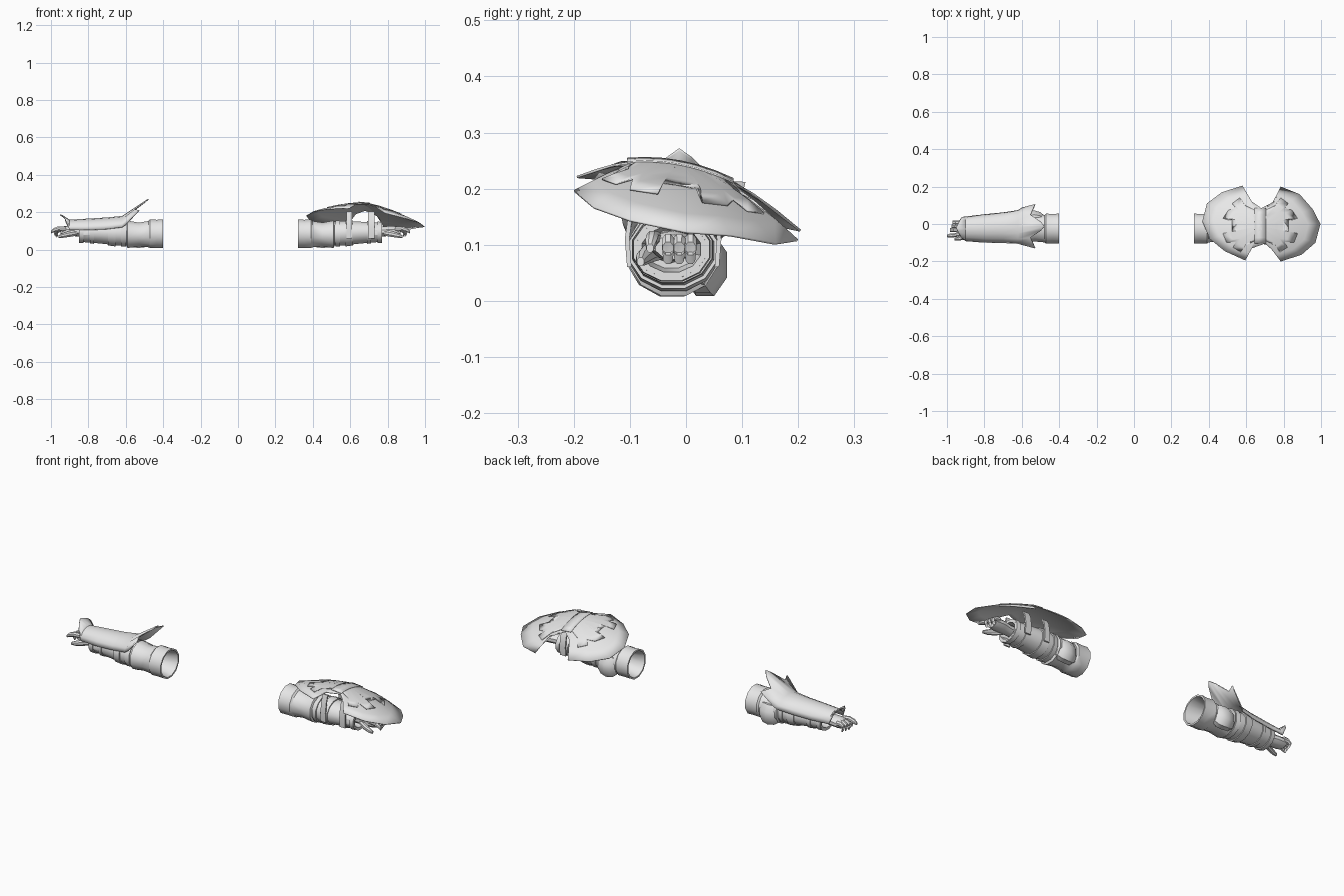
import bpy, bmesh, math
from mathutils import Vector

if "Cube" in bpy.data.objects:
    bpy.data.objects.remove(bpy.data.objects["Cube"])

grey = bpy.data.materials.new("plain_grey")
grey.diffuse_color = (0.8, 0.8, 0.8, 1)
grey.use_nodes = True
grey.node_tree.nodes["Principled BSDF"].inputs["Base Color"].default_value = grey.diffuse_color


def make(name, verts, faces, thick=0, angle=35):
    """Mesh object from points and faces, optionally a thin sheet."""
    me = bpy.data.meshes.new(name)
    bm = bmesh.new()
    vs = [bm.verts.new(v) for v in verts]
    for f in faces:
        bm.faces.new([vs[i] for i in f])
    bmesh.ops.recalc_face_normals(bm, faces=bm.faces)
    if thick and sum(f.normal.z * f.calc_area() for f in bm.faces) < 0:
        bmesh.ops.reverse_faces(bm, faces=bm.faces)
    bm.to_mesh(me)
    bm.free()
    ob = bpy.data.objects.new(name, me)
    bpy.context.collection.objects.link(ob)
    me.materials.append(grey)
    if thick:
        m = ob.modifiers.new("thickness", 'SOLIDIFY')
        m.thickness, m.offset = thick, -1
    bpy.ops.object.select_all(action='DESELECT')
    ob.select_set(True)
    bpy.context.view_layer.objects.active = ob
    bpy.ops.object.shade_smooth_by_angle(angle=math.radians(angle))
    return ob


def tube(name, rows, place, n=12, caps=(True, True)):
    """Loft of ellipses; each row is (u, y, z, radius_y, radius_z)."""
    verts, faces = [], []
    for u, y, z, ry, rz in rows:
        for i in range(n):
            a = math.tau * (i + .5) / n
            verts.append(place(u, y + ry * math.cos(a), z + rz * math.sin(a)))
    for r in range(len(rows) - 1):
        for i in range(n):
            j = (i + 1) % n
            faces.append((r*n + i, r*n + j, (r+1)*n + j, (r+1)*n + i))
    if caps[0]:
        faces.append(tuple(range(n)))
    if caps[1]:
        faces.append(tuple(range((len(rows) - 1) * n, len(rows) * n)))
    return make(name, verts, faces)


def limb(name, pts, place, n=8):
    """Tapered rod along points (u, y, z, radius)."""
    return tube(name, [(u, y, z, r, r * 1.15) for u, y, z, r in pts], place, n)


# ---- arms: one recipe, placed on both sides ----
SLEEVE = [(.10, -.025, .085, .05, .05), (.0, -.025, .085, .074, .071),
          (.0, -.025, .085, .083, .080), (.035, -.025, .084, .082, .078),
          (.07, -.025, .085, .083, .080), (.078, -.025, .083, .076, .073),
          (.13, -.022, .080, .074, .066), (.19, -.022, .082, .082, .076),
          (.20, -.022, .084, .06, .06)]
FOREARM = [(.19, -.022, .085, .070, .066), (.25, -.022, .088, .078, .068),
           (.31, -.023, .090, .074, .062), (.37, -.024, .092, .070, .058),
           (.45, -.026, .092, .064, .052), (.45, -.026, .092, .054, .042),
           (.40, -.026, .092, .045, .035)]


def strap(name, u0, u1, place, grow):
    def at(u):
        for a, b in zip(FOREARM, FOREARM[1:]):
            if a[0] <= u <= b[0]:
                t = (u - a[0]) / (b[0] - a[0])
                return [p + (q - p) * t for p, q in zip(a, b)]
    rows = []
    for u, g in ((u0, -.004), (u0, grow), (u1, grow), (u1, -.004)):
        _, y, z, ry, rz = at(u)
        rows.append((u, y, z, ry + g, rz + g))
    tube(name, rows, place, 12, (False, False))


def build_arm(side, s, off):
    def place(u, y, z):
        return (s * (off + u), y, z)
    tube(side + "_sleeve", SLEEVE, place)
    tube(side + "_forearm", FOREARM, place)
    for k, (u0, u1, g) in enumerate(((.20, .225, .006), (.255, .295, .006),
                                     (.37, .39, .005), (.425, .449, .006))):
        strap(f"{side}_strap_{k}", u0, u1, place, g)
    # elbow pad on the back of the bend
    tube(side + "_elbow_pad", [(.08, .025, .068, .022, .042), (.10, .03, .066, .036, .058),
                               (.135, .034, .064, .042, .060), (.17, .03, .066, .036, .056),
                               (.195, .022, .07, .024, .042)], place, 8)
    # hand with curled fingers, a stretched forefinger and a thumb
    tube(side + "_palm", [(.39, -.026, .095, .033, .028), (.45, -.028, .097, .032, .026),
                          (.49, -.026, .099, .040, .027), (.53, -.023, .098, .040, .027),
                          (.55, -.021, .096, .035, .022)], place, 10)
    for k in range(3):
        y = -.032 + k * .020
        limb(f"{side}_finger_{k}", [(.53, y, .107, .012), (.565 - k * .005, y, .106, .012),
                                    (.583 - k * .006, y, .093, .011),
                                    (.575 - k * .006, y, .075, .009)], place)
    limb(side + "_forefinger", [(.52, -.052, .110, .012), (.56, -.060, .112, .012),
                                (.585, -.062, .104, .011), (.60, -.064, .094, .007)], place)
    limb(side + "_thumb", [(.46, -.045, .090, .014), (.50, -.068, .084, .015),
                           (.535, -.078, .076, .012), (.56, -.081, .070, .007)], place)


build_arm("right", 1, .32)
build_arm("left", -1, .40)

# ---- flared guard shell over the left forearm ----
# rows: x, y centre, half width, crown height, rim height
GUARD = [(-.95, -.02, .058, .188, .150), (-.90, -.026, .066, .160, .105),
         (-.80, -.024, .076, .166, .105), (-.70, -.020, .082, .172, .110),
         (-.62, -.016, .090, .180, .120)]
verts, faces = [], []
for x, yc, hw, zt, zr in GUARD:
    for i in range(9):
        a = math.radians(-90 + 22.5 * i)
        # the wrist lip peaks at its middle
        dx = .03 * abs(math.sin(a)) if x == -.95 else 0
        verts.append((x + dx, yc + hw * math.sin(a), zr + (zt - zr) * math.cos(a)))
EDGE = [(-.60, .100, .135), (-.53, .118, .212), (-.555, .062, .215), (-.50, .024, .255),
        (-.48, 0, .272)]
verts += [(x, -.012 - y, z) for x, y, z in EDGE]
verts += [(x, -.012 + y, z) for x, y, z in EDGE[3::-1]]
for r in range(len(GUARD)):
    for i in range(8):
        a = r * 9 + i
        faces.append((a, a + 1, a + 10, a + 9))
make("left_guard_shell", verts, faces, .005)


# ---- two-lobed domed shield on the right arm ----
CX = .675


def dome(x, y, lift=0):
    d = x - .67
    drop = .2 * d + .5 * d * d if d > 0 else -.05 * d + .45 * d * d
    return (x, y, .243 - .22 * y - 1.5 * y * y - drop + lift)


def sheet(name, outline, lift, thick, rings=5):
    """Star-shaped outline draped over the dome."""
    n = len(outline)
    verts, faces = [dome(CX, -.01, lift)], []
    for r in range(1, rings + 1):
        t = r / rings
        verts += [dome(CX + (x - CX) * t, -.01 + (y + .01) * t, lift) for x, y in outline]
    for i in range(n):
        j = (i + 1) % n
        faces.append((0, 1 + i, 1 + j))
        for r in range(rings - 1):
            a, b = 1 + r * n, 1 + (r + 1) * n
            faces.append((a + i, b + i, b + j, a + j))
    return make(name, verts, faces, thick)


sheet("shield", [(.58, .205), (.63, .12), (.68, .085), (.75, .12), (.785, .20), (.885, .16),
                 (.955, .08), (.997, 0), (.97, -.10), (.895, -.165), (.785, -.20),
                 (.735, -.135), (.70, -.105), (.63, -.13), (.595, -.195), (.485, -.145),
                 (.405, -.08), (.365, .015), (.39, .11), (.47, .17)], 0, .004)

# raised stepped panel, mirrored left to right
HALF = [(.03, .075), (.08, .10), (.11, .14), (.15, .11), (.13, .085), (.17, .075), (.20, .03),
        (.15, .025), (.15, -.04), (.20, -.05), (.18, -.10), (.13, -.095), (.145, -.125),
        (.105, -.15), (.08, -.115), (.03, -.09)]
panel = [(CX + x, y) for x, y in HALF] + [(CX - x, y) for x, y in reversed(HALF)]
sheet("shield_panel", panel, .004, .003)

# band across the waist of the shield
ys = [-.105 + .19 * i / 6 for i in range(7)]
verts = [dome(x, y, .007) for y in ys for x in (.645, .705)]
make("shield_band", verts, [(2*i, 2*i + 1, 2*i + 3, 2*i + 2) for i in range(6)], .004)

# brackets joining arm and shield, front and back
for k, (x0, x1) in enumerate(((.58, .61), (.695, .73))):
    for name, sgn in (("front", -1), ("back", 1)):
        path = [(-.023 + sgn * .078, .06), (-.023 + sgn * .082, .11),
                (-.023 + sgn * .075, .16), (-.023 + sgn * .062, .205 - .02 * (sgn + 1) / 2)]
        verts = [(x, y + d, z) for y, z in path
                 for x, d in ((x0, -.004), (x1, -.004), (x1, .004), (x0, .004))]
        faces = [(0, 1, 2, 3), (12, 13, 14, 15)]
        for r in range(3):
            for i in range(4):
                j = (i + 1) % 4
                faces.append((4*r + i, 4*r + j, 4*r + 4 + j, 4*r + 4 + i))
        make(f"{name}_bracket_{k}", verts, faces)
